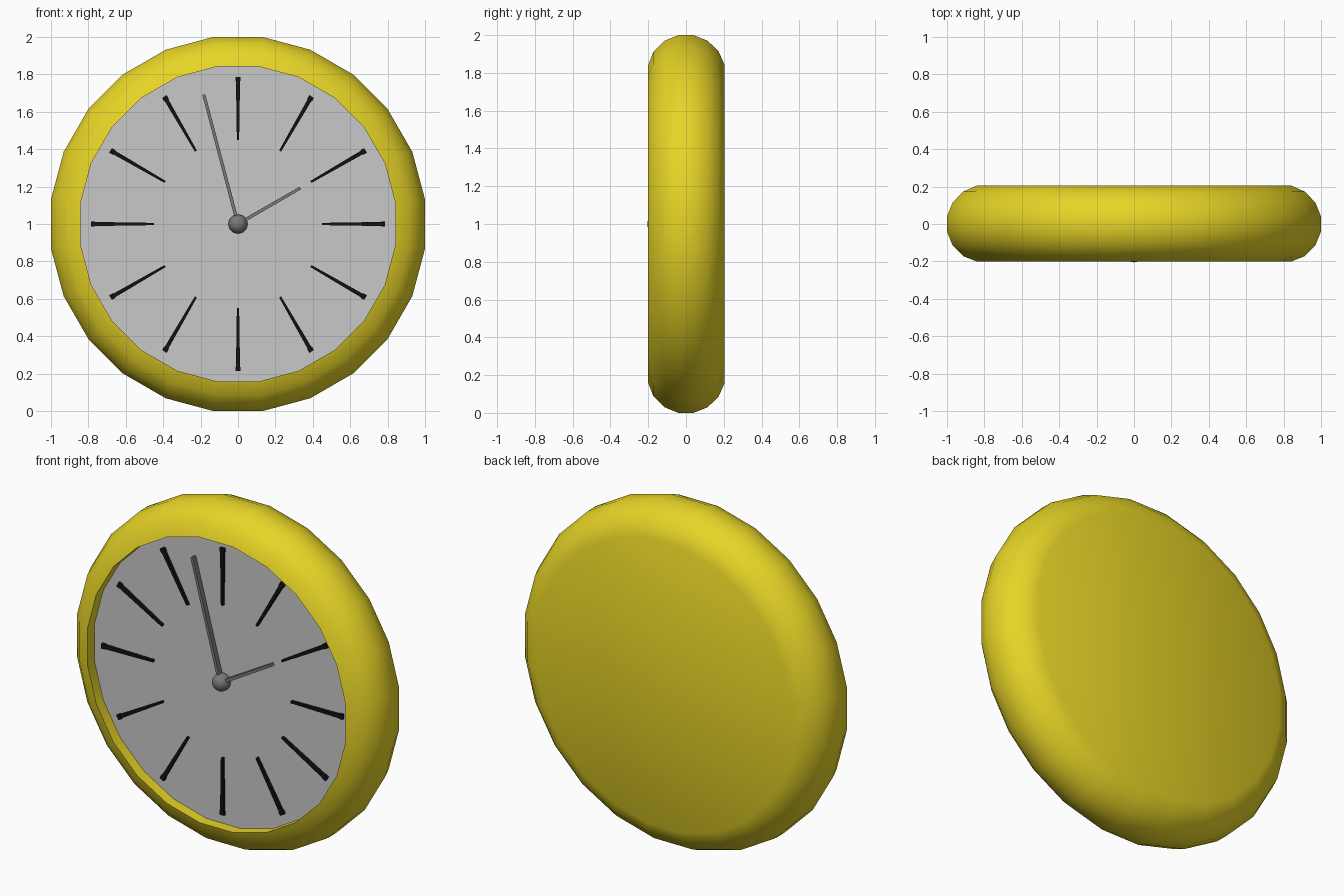
import bpy, bmesh, math
from mathutils import Matrix, Vector

if "Cube" in bpy.data.objects:
    bpy.data.objects.remove(bpy.data.objects["Cube"])

SIDES = 24
CENTRE = Vector((0, 0, 1))


def material(name, rgb):
    m = bpy.data.materials.new(name)
    m.diffuse_color = (*rgb, 1)
    m.use_nodes = True
    m.node_tree.nodes["Principled BSDF"].inputs["Base Color"].default_value = m.diffuse_color
    return m


yellow = material("yellow", (0.80, 0.66, 0.020))
pale_grey = material("pale_grey", (0.58, 0.58, 0.58))
dark_grey = material("dark_grey", (0.19, 0.19, 0.19))
black = material("black", (0.006, 0.006, 0.006))


def finish(bm, name, mat, smooth=None):
    bmesh.ops.recalc_face_normals(bm, faces=bm.faces)
    mesh = bpy.data.meshes.new(name)
    bm.to_mesh(mesh)
    bm.free()
    mesh.materials.append(mat)
    ob = bpy.data.objects.new(name, mesh)
    bpy.context.collection.objects.link(ob)
    if smooth:
        bpy.ops.object.select_all(action='DESELECT')
        ob.select_set(True)
        bpy.context.view_layer.objects.active = ob
        bpy.ops.object.shade_smooth_by_angle(angle=math.radians(smooth))
    return ob


def lathe(name, profile, mat, smooth=None):
    """Turn (apothem, y) points around the depth axis and cap both ends."""
    bm = bmesh.new()
    rings = []
    for apothem, y in profile:
        r = apothem / math.cos(math.pi / SIDES)
        angles = [2 * math.pi * (k + 0.5) / SIDES for k in range(SIDES)]
        rings.append([bm.verts.new((r * math.cos(a), y, 1 + r * math.sin(a))) for a in angles])
    for a, b in zip(rings, rings[1:]):
        for k in range(SIDES):
            n = (k + 1) % SIDES
            bm.faces.new((a[k], a[n], b[n], b[k]))
    bm.faces.new(rings[0])
    bm.faces.new(rings[-1])
    return finish(bm, name, mat, smooth)


def add_bar(bm, outline, y_front, y_back, clockwise):
    """Extrude a half outline of (half width, distance from centre), turned clockwise."""
    rot = Matrix.Rotation(clockwise, 3, 'Y')
    flat = [(w, d) for w, d in outline] + [(-w, d) for w, d in reversed(outline)]
    front, back = ([bm.verts.new(CENTRE + rot @ Vector((w, y, d))) for w, d in flat]
                   for y in (y_front, y_back))
    bm.faces.new(front)
    bm.faces.new(back)
    for k in range(len(flat)):
        n = (k + 1) % len(flat)
        bm.faces.new((front[k], front[n], back[n], back[k]))


# Rounded case with a straight-walled recess in front
lathe("case", [(0.842, -0.125), (0.842, -0.20), (0.913, -0.172), (0.97, -0.114),
               (1.0, -0.04), (1.0, 0.04), (0.97, 0.115), (0.913, 0.173), (0.842, 0.205)],
      yellow, smooth=40)

# Dial plate
lathe("dial", [(0.842, -0.126), (0.842, -0.135)], pale_grey)

# Twelve tapered hour markers
bm = bmesh.new()
for hour in range(12):
    add_bar(bm, [(0.006, 0.45), (0.011, 0.765), (0.0145, 0.765), (0.0145, 0.787)],
            -0.152, -0.134, math.radians(30 * hour))
finish(bm, "hour_markers", black)

# Hands
for name, length, angle in (("minute_hand", 0.715, -14.8), ("hour_hand", 0.385, 60)):
    bm = bmesh.new()
    add_bar(bm, [(0.009, 0.0), (0.008, length)], -0.172, -0.142, math.radians(angle))
    finish(bm, name, dark_grey)

# Centre knob
bm = bmesh.new()
bmesh.ops.create_uvsphere(bm, u_segments=24, v_segments=12, radius=0.051,
                          matrix=Matrix.Translation((0, -0.154, 1)))
finish(bm, "centre_knob", dark_grey, smooth=60)
